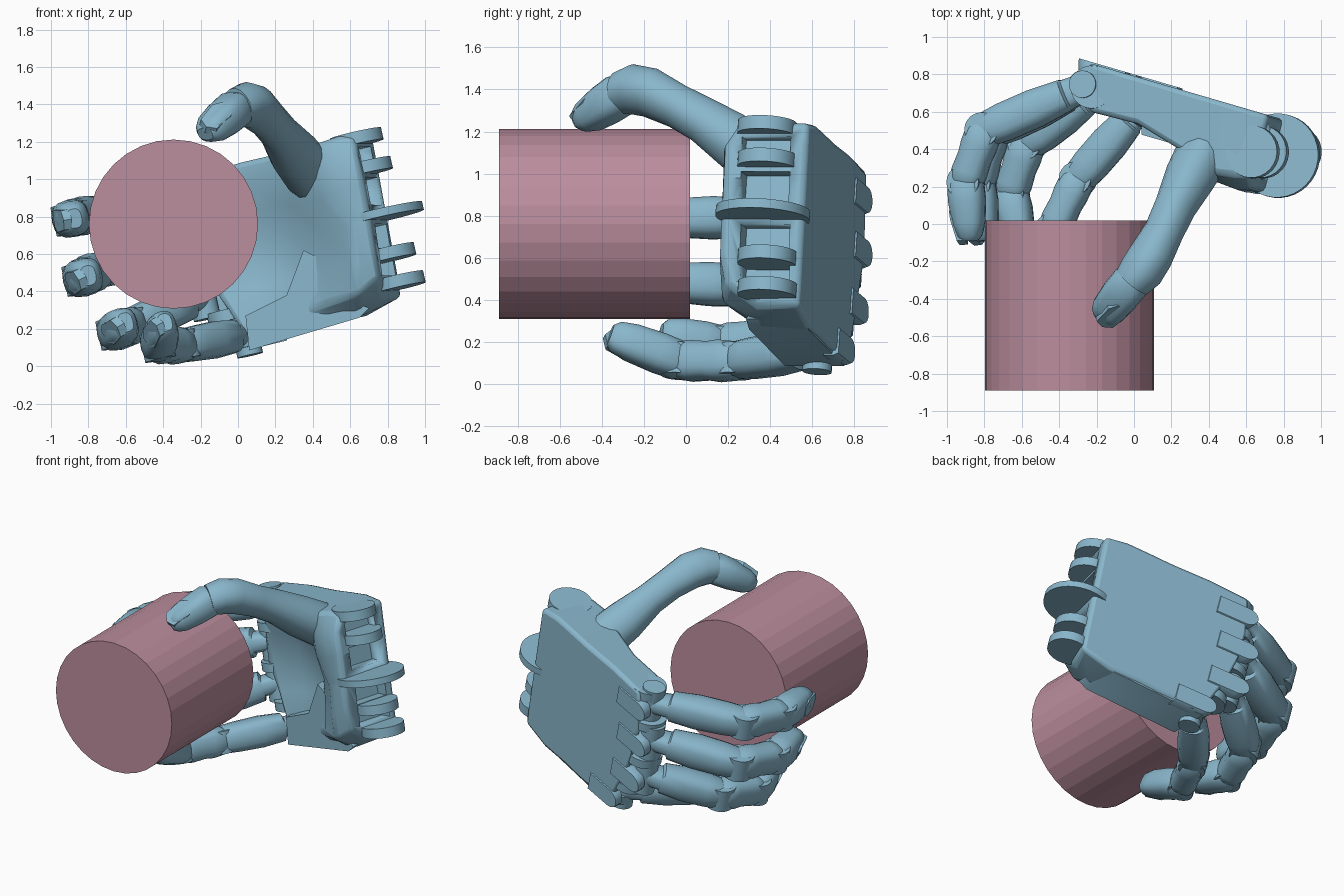
import bpy, bmesh, math
from mathutils import Vector as V, Matrix

if "Cube" in bpy.data.objects:
    bpy.data.objects.remove(bpy.data.objects["Cube"])

def material(name, col):
    m = bpy.data.materials.new(name)
    m.diffuse_color = (*col, 1)
    m.use_nodes = True
    m.node_tree.nodes["Principled BSDF"].inputs["Base Color"].default_value = m.diffuse_color
    return m

BLUE = material("hand_blue", (0.25, 0.47, 0.60))
PINK = material("drum_pink", (0.50, 0.27, 0.34))

# Hand frame: ALONG points to the fingers, ACROSS to the thumb side, OUT of the palm
OUT = V((-0.28, -0.96, 0))
ACROSS = V((-0.22, 0.064, 0.97)).normalized()
ALONG = ACROSS.cross(OUT).normalized()
if ALONG.x > 0:
    ALONG = -ALONG

def hand_pt(x, z, d):
    """Point at front-view (x, z) lying d above the back of the hand."""
    return V((x, (0.76 - d - 0.28 * x) / 0.96, z))

def finish(name, bm, mat=BLUE, angle=35):
    bmesh.ops.recalc_face_normals(bm, faces=bm.faces)
    me = bpy.data.meshes.new(name)
    bm.to_mesh(me)
    bm.free()
    ob = bpy.data.objects.new(name, me)
    bpy.context.collection.objects.link(ob)
    me.materials.append(mat)
    bpy.ops.object.select_all(action='DESELECT')
    ob.select_set(True)
    bpy.context.view_layer.objects.active = ob
    bpy.ops.object.shade_smooth_by_angle(angle=math.radians(angle))
    return ob

def skin(bm, rings):
    """Join rings of points into a capped tube."""
    vr = [[bm.verts.new(p) for p in r] for r in rings]
    n = len(vr[0])
    for a, b in zip(vr, vr[1:]):
        for i in range(n):
            j = (i + 1) % n
            bm.faces.new((a[i], a[j], b[j], b[i]))
    bm.faces.new(vr[0])
    bm.faces.new(vr[-1][::-1])

def section(c, t, side, w, h, n=16, k=0.75):
    """Rounded-square cross-section, square to direction t."""
    s = (side - t * side.dot(t)).normalized()
    o = t.cross(s)
    pw = lambda q: math.copysign(abs(q) ** k, q)
    return [c + s * (w * pw(math.cos(a))) + o * (h * pw(math.sin(a)))
            for a in (2 * math.pi * i / n for i in range(n))]

def bone(bm, a, b, side, prof):
    """Tube from a to b; prof holds (fraction, half width, half height)."""
    t = (b - a).normalized()
    skin(bm, [section(a.lerp(b, f), t, side, w, h) for f, w, h in prof])

def disc(bm, c, axis, r, thick, n=28):
    axis = axis.normalized()
    skin(bm, [section(c + axis * s * thick / 2, axis, ALONG, r, r, n, 1) for s in (-1, 1)])

def nail(bm, a, b, outward, r):
    """Flat pad on the outer side of a fingertip."""
    t = (b - a).normalized()
    o = (outward - t * outward.dot(t)).normalized()
    s = t.cross(o)
    pts = [(0.45, 0.3), (0.45, -0.3), (0.6, -0.58), (0.98, -0.5), (1.06, 0), (0.98, 0.5), (0.6, 0.58)]
    skin(bm, [[a.lerp(b, f) + s * q * r + o * r * (lift - 0.65 * max(0, f - 0.5)) for f, q in pts]
              for lift in (0.5, 0.93)])

# Drum held in the hand
bm = bmesh.new()
skin(bm, [[V((-0.345 + 0.452 * math.cos(a), y, 0.76 + 0.452 * math.sin(a)))
           for a in (2 * math.pi * i / 32 for i in range(32))] for y in (-0.89, 0.02)])
finish("held_drum", bm, PINK, 5)

# Palm: cupped block lofted from wrist to knuckles
steps = [0, 0.12, 0.3, 0.5, 0.7, 0.88, 1]
rows = [  # pinky edge, thumb edge, bulge toward fingers, back shear, depth across the hand
    ((0.78, 0.37), (0.62, 1.24), 0.0, .10, (.22, .36, .40, .40, .40, .40, .34)),
    ((0.66, 0.27), (0.54, 1.23), 0.0, .03, (.24, .42, .43, .43, .43, .43, .36)),
    ((0.48, 0.22), (0.42, 1.19), 0.0, 0, (.24, .34, .33, .33, .40, .42, .38)),
    ((0.36, 0.18), (0.28, 1.15), 0.02, 0, (.24, .28, .18, .18, .24, .32, .32)),
    ((0.20, 0.14), (0.02, 1.09), 0.06, 0, (.24, .25, .17, .15, .18, .24, .24)),
    ((0.08, 0.10), (-0.24, 1.01), 0.10, 0, (.24, .25, .23, .22, .22, .25, .25)),
]
rings = []
for (bx, bz), (tx, tz), bulge, shear, depth in rows:
    xz = [(bx + (tx - bx) * f - bulge * math.sin(math.pi * f), bz + (tz - bz) * f) for f in steps]
    front = [hand_pt(x, z, d) for (x, z), d in zip(xz, depth)]
    rings.append(front + [hand_pt(x + shear, z, 0) for x, z in reversed(xz)])
bm = bmesh.new()
skin(bm, rings)
palm = finish("palm", bm)
bev = palm.modifiers.new("soft_edges", 'BEVEL')
bev.width, bev.segments, bev.limit_method = 0.025, 2, 'ANGLE'
bev.angle_limit = math.radians(40)

# Slots cut into the wrist end between the lugs
bm = bmesh.new()
frame = Matrix((ALONG, ACROSS, OUT.normalized())).transposed().to_4x4()
for x, z, w in ((0.72, 1.14, 0.09), (0.74, 0.94, 0.15), (0.79, 0.70, 0.13), (0.82, 0.53, 0.08)):
    m = Matrix.Translation(V((x, 0.37, z))) @ frame @ Matrix.Diagonal((0.22, w, 0.24, 1))
    bmesh.ops.create_cube(bm, size=1, matrix=m)
cutter = finish("wrist_slot_cutter", bm)
cutter.hide_render = True
cutter.hide_set(True)
cut = palm.modifiers.new("wrist_slots", 'BOOLEAN')
cut.object, cut.operation, cut.solver = cutter, 'DIFFERENCE', 'EXACT'

# Folded side flap with a raised tab
bm = bmesh.new()
flap = [(0.06, 0.085), (0.65, 0.26), (0.70, 0.31), (0.45, 0.43), (0.43, 0.58), (0.35, 0.62), (0.26, 0.38), (0.04, 0.27)]
skin(bm, [[hand_pt(x, z, d) for x, z in flap] for d in (0.02, 0.29)])
finish("side_flap", bm)

# Wrist lugs: thin round-ended plates, with one larger disc
bm = bmesh.new()
for x, z in ((0.635, 1.215), (0.685, 1.06), (0.81, 0.60), (0.86, 0.45)):
    disc(bm, V((x, 0.385, z)), ACROSS, 0.14, 0.065)
disc(bm, V((0.77, 0.365, 0.81)), ACROSS, 0.225, 0.045, 36)
finish("wrist_lugs", bm)

# Fingers: knuckle, middle joint, end joint, tip, radius
fingers = {
    "index": ((-0.25, 0.74, 0.90), (-0.80, 0.50, 0.81), (-0.90, 0.22, 0.79), (-0.875, -0.09, 0.79), 0.105),
    "middle": ((-0.25, 0.74, 0.64), (-0.76, 0.50, 0.51), (-0.84, 0.21, 0.47), (-0.80, -0.09, 0.485), 0.107),
    "ring": ((-0.19, 0.72, 0.37), (-0.57, 0.43, 0.22), (-0.66, 0.16, 0.18), (-0.60, -0.12, 0.235), 0.105),
    "little": ((0.04, 0.63, 0.17), (-0.30, 0.24, 0.11), (-0.43, -0.03, 0.11), (-0.39, -0.36, 0.235), 0.10),
}
for name, (*joints, r) in fingers.items():
    k, p, d, t = map(V, joints)
    bm = bmesh.new()
    bone(bm, k, p, ACROSS, [(0.0, r * .6, r * .7), (.2, r * .62, r * .8), (.22, r * .9, r * .85), (.5, r, r),
                            (.8, r * .95, r), (.95, r * .9, r * .92), (1.04, r * .75, r * .7)])
    bone(bm, p, d, ACROSS, [(-.12, r * .7, r * .7), (.02, r * .92, r * .92), (.3, r, r * .92), (.5, r * .92, r * .86),
                            (.8, r * .98, r * .9), (.97, r * .9, r * .85), (1.1, r * .65, r * .65)])
    bone(bm, d, t, ACROSS, [(-.15, r * .65, r * .65), (.0, r * .92, r * .92), (.3, r * .96, r * .95),
                            (.7, r * .9, r * .82), (.92, r * .75, r * .62), (1.0, r * .5, r * .38)])
    nail(bm, d, t, d - (p + t) / 2, r)
    # hinge pin at the base and at each joint
    for c, rad, wid in ((k, .7, 2.3), (p, .88, 1.5), (d, .84, 1.5)):
        disc(bm, c, ACROSS, r * rad, r * wid, 20)
    finish(name + "_finger", bm)

# Knuckle lugs: rounded ends of the palm either side of each finger
bm = bmesh.new()
for x, z in ((-0.22, 0.985), (-0.22, 0.77), (-0.18, 0.50), (-0.05, 0.27), (0.10, 0.14)):
    disc(bm, hand_pt(x, z, 0.12), ACROSS, 0.115, 0.06)
finish("knuckle_lugs", bm)

# Rounded tongues of the back plate covering each knuckle
bm = bmesh.new()
for x, z in ((-0.22, 0.875), (-0.22, 0.62), (-0.16, 0.35), (0.06, 0.16)):
    arc = [(math.cos(a), math.sin(a)) for a in (math.pi * (i / 10 - 0.5) for i in range(11))]
    flat = [(-0.2, -0.07)] + [(0.08 * c, 0.07 * s) for c, s in arc] + [(-0.2, 0.07)]
    skin(bm, [[hand_pt(x, z, dep) + ALONG * u + ACROSS * (w * q) for u, w in flat]
              for dep, q in ((-0.008, 0.85), (0.015, 1), (0.06, 1))])
finish("knuckle_tongues", bm)

# Thumb: swept tube with a swollen joint and a tapered tip
bm = bmesh.new()
path = [((0.46, 0.50, 0.96), .13, .13), ((0.38, 0.40, 1.04), .145, .14), ((0.30, 0.25, 1.14), .135, .13),
        ((0.22, 0.09, 1.25), .105, .11), ((0.16, -0.04, 1.32), .105, .10), ((0.09, -0.17, 1.385), .12, .11),
        ((0.04, -0.25, 1.40), .12, .112), ((-0.01, -0.31, 1.385), .10, .10)]
pts = [V(q[0]) for q in path]
side = V((0.8, 0.1, 0.6))
rings = []
for i, (q, w, h) in enumerate(path):
    t = (pts[min(i + 1, len(pts) - 1)] - pts[max(i - 1, 0)]).normalized()
    rings.append(section(pts[i], t, side, w, h, 16, 0.9))
skin(bm, rings)
a, b = V((0.0, -0.29, 1.39)), V((-0.17, -0.50, 1.245))
side = V((0.75, -0.65, 0.0))
bone(bm, a, b, side, [(-.1, .07, .07), (.1, .105, .10), (.45, .105, .095), (.8, .095, .08), (.95, .075, .06), (1.03, .05, .035)])
nail(bm, a, b, V((0.1, -0.6, 0.6)), 0.105)
finish("thumb", bm)
